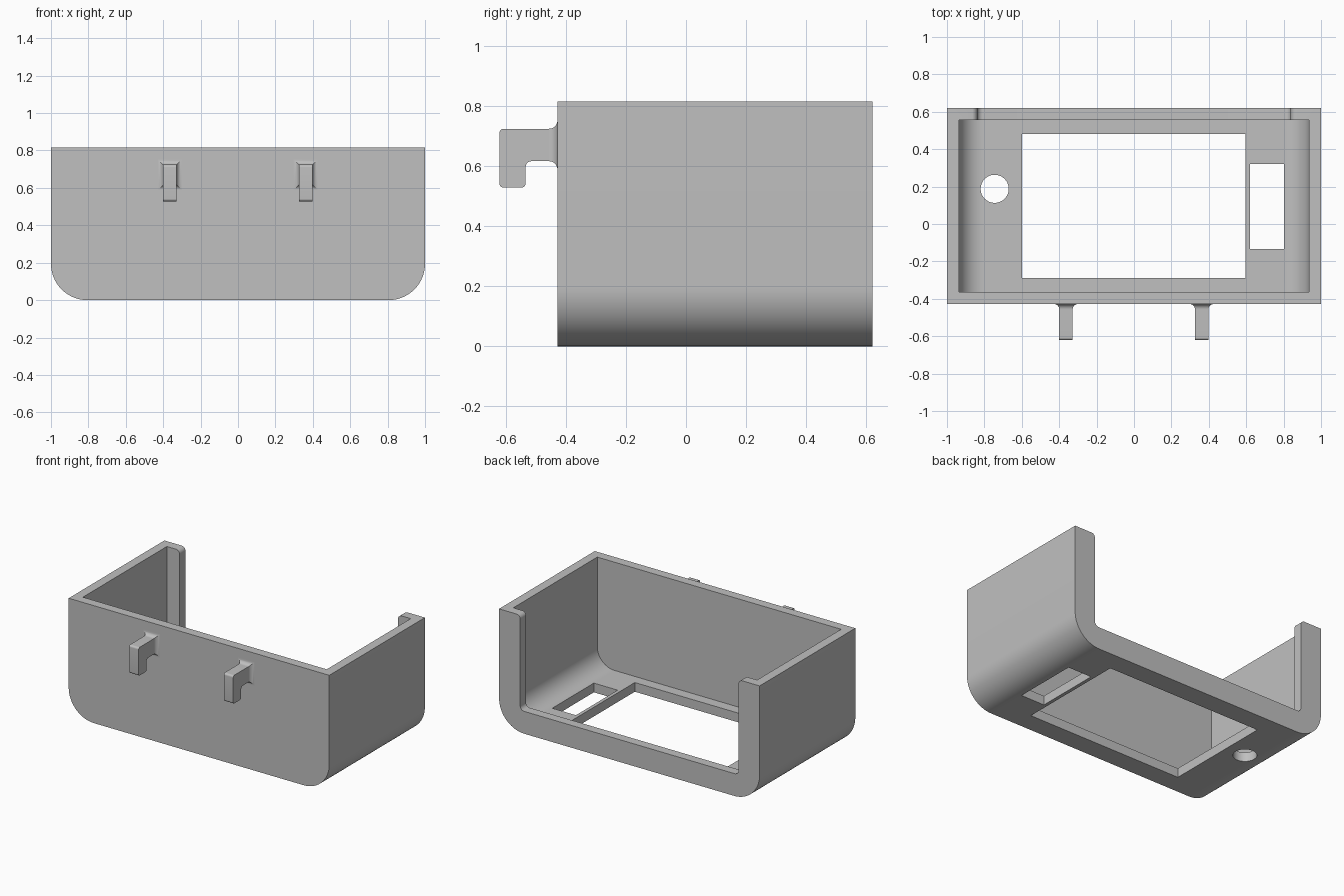
import bpy, bmesh
from math import sin, cos, pi, radians
from mathutils import Vector

if "Cube" in bpy.data.objects:
    bpy.data.objects.remove(bpy.data.objects["Cube"], do_unlink=True)

grey = bpy.data.materials.new("plain grey")
grey.use_nodes = True
grey.diffuse_color = (0.527, 0.527, 0.527, 1)
grey.node_tree.nodes["Principled BSDF"].inputs["Base Color"].default_value = grey.diffuse_color

HEIGHT, FRONT, BACK = 0.815, -0.428, 0.621
WALL = 0.064


def rounded(corners, steps=12):
    """Outline from right-angled corners (u, v, radius)."""
    points = []
    for i, (u, v, r) in enumerate(corners):
        p = Vector((u, v))
        if not r:
            points.append(p)
            continue
        d1 = (Vector(corners[i - 1][:2]) - p).normalized()
        d2 = (Vector(corners[(i + 1) % len(corners)][:2]) - p).normalized()
        centre = p + (d1 + d2) * r
        for k in range(steps + 1):
            t = pi / 2 * k / steps
            points.append(centre - (d2 * cos(t) + d1 * sin(t)) * r)
    return points


def loft(name, rings):
    """Closed solid through rings with equal point counts."""
    bm = bmesh.new()
    loops = [[bm.verts.new(p) for p in ring] for ring in rings]
    n = len(loops[0])
    for a, b in zip(loops, loops[1:]):
        for i in range(n):
            bm.faces.new((a[i], a[(i + 1) % n], b[(i + 1) % n], b[i]))
    bm.faces.new(loops[0])
    bm.faces.new(loops[-1])
    bmesh.ops.recalc_face_normals(bm, faces=bm.faces)
    mesh = bpy.data.meshes.new(name)
    bm.to_mesh(mesh)
    bm.free()
    mesh.materials.append(grey)
    obj = bpy.data.objects.new(name, mesh)
    bpy.context.collection.objects.link(obj)
    return obj


def along_y(name, outline, y0, y1):
    return loft(name, [[(u, y, v) for u, v in outline] for y in (y0, y1)])


def along_z(name, outline, z0, z1):
    return loft(name, [[(u, v, z) for u, v in outline] for z in (z0, z1)])


def box(x0, x1, y0, y1):
    return [(x0, y0), (x1, y0), (x1, y1), (x0, y1)]


def trough(half, bottom, top, r):
    return rounded([(-half, top, 0), (-half, bottom, r), (half, bottom, r), (half, top, 0)], 20)


def smooth(obj):
    bpy.ops.object.select_all(action="DESELECT")
    obj.select_set(True)
    bpy.context.view_layer.objects.active = obj
    bpy.ops.object.shade_smooth_by_angle(angle=radians(30))


# Case: rounded lower edges, hollow inside
case = along_y("case", trough(1, 0, HEIGHT, 0.195), FRONT, BACK)
cavity = along_y("cavity_cutter", trough(1 - WALL, WALL, 1, 0.195 - WALL),
                 FRONT + WALL, BACK - WALL)

# Back opening with softened corners
w, lip, r, rim = 0.838, 0.155, 0.03, HEIGHT + 0.0005
opening = along_y("opening_cutter", rounded([
    (-1.1, rim, 0), (-w, rim, r), (-w, lip, r), (w, lip, r), (w, rim, r), (1.1, rim, 0),
    (1.1, 1, 0), (-1.1, 1, 0)]), BACK - WALL - 0.02, 0.8)

# Holes through the floor
window = along_z("window_cutter", box(-0.6, 0.596, -0.29, 0.481), -0.1, 0.1)
slot = along_z("slot_cutter", box(0.62, 0.802, -0.135, 0.321), -0.1, 0.15)
disc = [(-0.745 + 0.075 * cos(a * pi / 24), 0.188 + 0.075 * sin(a * pi / 24)) for a in range(48)]
hole = along_z("hole_cutter", disc, -0.1, 0.15)

cutters = [cavity, opening, window, slot, hole]
for cutter in cutters:
    cutter.hide_render = True
    mod = case.modifiers.new(cutter.name, "BOOLEAN")
    mod.operation, mod.solver, mod.object = "DIFFERENCE", "EXACT", cutter
bpy.context.view_layer.update()
solid = bpy.data.meshes.new_from_object(
    case.evaluated_get(bpy.context.evaluated_depsgraph_get()))
case.modifiers.clear()
case.data = solid
for cutter in cutters:
    bpy.data.objects.remove(cutter, do_unlink=True)
smooth(case)

# Hooks on the front wall, each with a flared root
HALF, TOP, UNDER, FLARE = 0.036, 0.724, 0.616, 0.028
side = rounded([(FRONT + 0.01, TOP, 0), (-0.621, TOP, 0.014), (-0.621, 0.528, 0.014),
                (-0.534, 0.528, 0.014), (-0.534, UNDER, 0.02), (FRONT + 0.01, UNDER, 0)], 8)
for label, x in (("right", -0.364), ("left", 0.362)):
    hook = loft(label + "_hook", [[(x + s * HALF, y, z) for y, z in side] for s in (-1, 1)])
    rings = []
    for k in range(11):
        t = pi / 2 * k / 10
        grow, y = FLARE * (1 - cos(t)), FRONT - FLARE * (1 - sin(t))
        rings.append([(u, y, v) for u, v in
                      ((x - HALF - grow, UNDER - grow), (x + HALF + grow, UNDER - grow),
                       (x + HALF + grow, TOP + grow), (x - HALF - grow, TOP + grow))])
    root = loft(label + "_hook_root", rings)
    smooth(hook)
    smooth(root)
